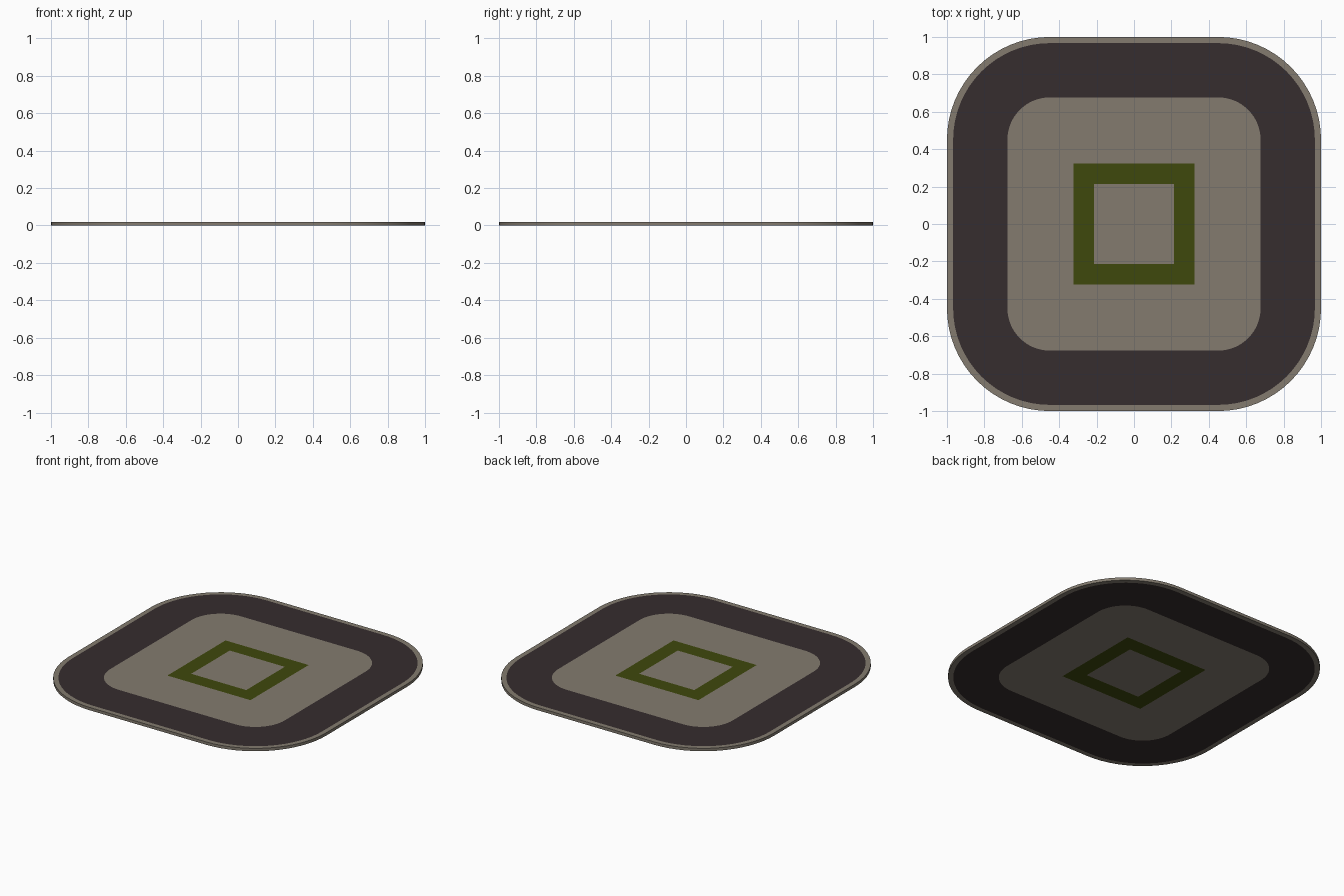
import bpy, bmesh, math

if "Cube" in bpy.data.objects:
    bpy.data.objects.remove(bpy.data.objects["Cube"])

THICK = 0.02
CORNER = 0.45      # centre of every rounded corner
SEG = 16           # segments per corner


def material(name, srgb):
    lin = [((c / 255 + 0.055) / 1.055) ** 2.4 for c in srgb]
    m = bpy.data.materials.new(name)
    m.diffuse_color = (*lin, 1)
    m.use_nodes = True
    m.node_tree.nodes["Principled BSDF"].inputs["Base Color"].default_value = m.diffuse_color
    return m


def outline(half):
    """Rounded square; sharp square once it is inside the corner centres."""
    c = min(CORNER, half)
    r = half - c
    pts = []
    for sx, sy, start in ((1, 1, 0), (-1, 1, 90), (-1, -1, 180), (1, -1, 270)):
        for i in range(SEG + 1):
            a = math.radians(start + 90 * i / SEG)
            pts.append((sx * c + r * math.cos(a), sy * c + r * math.sin(a)))
    return pts


mats = [material("beige wool", (131, 123, 111)),
        material("dark brown wool", (54, 45, 46)),
        material("olive green wool", (62, 72, 12))]

# Concentric bands from the rim inwards: (outer half size, colour index)
bands = [(1.0, 0), (0.967, 1), (0.677, 0), (0.323, 2), (0.214, 0)]

bm = bmesh.new()


def loop(half, z):
    return [bm.verts.new((x, y, z)) for x, y in outline(half)]


def bridge(a, b, mat):
    n = len(a)
    for i in range(n):
        j = (i + 1) % n
        bm.faces.new((a[i], a[j], b[j], b[i])).material_index = mat


top = [loop(h, THICK) for h, _ in bands]
bottom = [loop(h, 0) for h, _ in bands]

# Rim, then the coloured bands on both faces
bridge(bottom[0], top[0], 0)
for k in range(len(bands) - 1):
    bridge(top[k], top[k + 1], bands[k][1])
    bridge(bottom[k + 1], bottom[k], bands[k][1])

# Collapse the sharp square corners, then close the centre
bmesh.ops.remove_doubles(bm, verts=bm.verts, dist=0.0001)
bm.verts.ensure_lookup_table()
half = bands[-1][0]
for z in (0, THICK):
    corners = [min(bm.verts, key=lambda v: (v.co.x - sx * half) ** 2 + (v.co.y - sy * half) ** 2
                   + 100 * (v.co.z - z) ** 2)
               for sx, sy in ((1, 1), (-1, 1), (-1, -1), (1, -1))]
    bm.faces.new(corners).material_index = 0
bmesh.ops.recalc_face_normals(bm, faces=bm.faces)

mesh = bpy.data.meshes.new("rug")
bm.to_mesh(mesh)
bm.free()
for m in mats:
    mesh.materials.append(m)
rug = bpy.data.objects.new("rug", mesh)
bpy.context.collection.objects.link(rug)

# Smooth rim, crisp edges
bpy.context.view_layer.objects.active = rug
rug.select_set(True)
bpy.ops.object.shade_smooth_by_angle(angle=math.radians(30))
